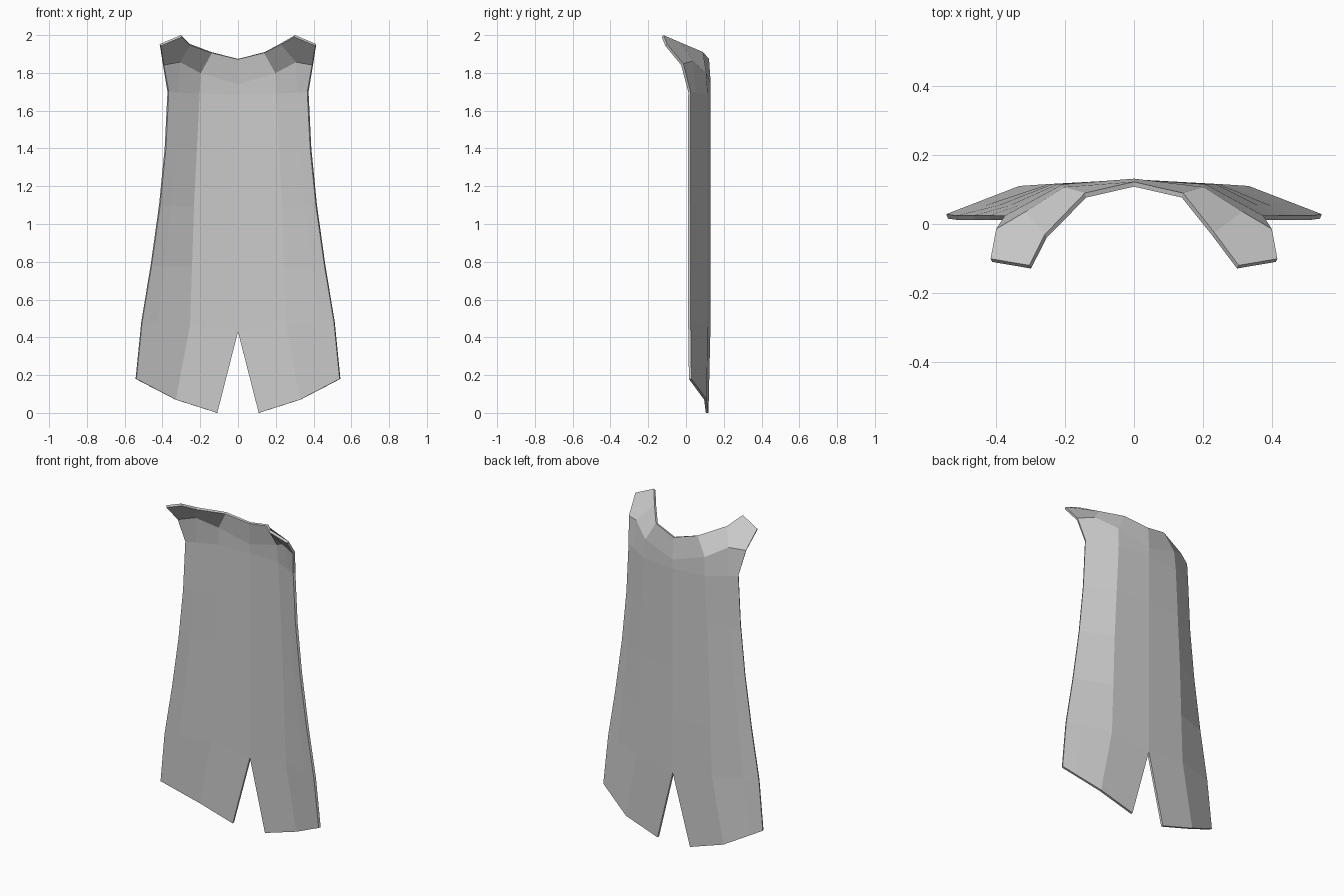
import bpy
import bmesh

cube = bpy.data.objects.get("Cube")
if cube:
    bpy.data.objects.remove(cube, do_unlink=True)

# Single cloth colour
cloth = bpy.data.materials.new("grey_cloth")
cloth.use_nodes = True
grey = (0.6, 0.6, 0.6, 1)
cloth.diffuse_color = grey
cloth.node_tree.nodes["Principled BSDF"].inputs["Base Color"].default_value = grey

# Hanging cloth rows: height, fold x, outer edge x
body = [(0.48, 0.255, 0.51), (0.78, 0.245, 0.46), (1.1, 0.235, 0.415),
        (1.4, 0.22, 0.385), (1.7, 0.205, 0.37)]


def between(a, b, t):
    return tuple(p + (q - p) * t for p, q in zip(a, b))


def half_rows(inner_collar):
    """Rows of points from the centre seam to the outer edge, bottom to top."""
    rows = []
    # Split, slanted hem
    fold, edge = (0.33, 0.103, 0.07), (0.54, 0.022, 0.18)
    rows.append([(0.11, 0.112, 0), fold, between(fold, edge, 0.68), edge])
    # Long folded panels, with the slit ending at the lowest row
    for z, fold_x, edge_x in body:
        seam_z = 0.43 if z < 0.5 else z - 0.015
        fold, edge = (fold_x, 0.108, z - 0.01), (edge_x, 0.018, z)
        rows.append([(0, 0.122, seam_z), fold, between(fold, edge, 0.68), edge])
    # Shoulder bend and the forward collar rim
    rows.append([(0, 0.124, 1.74), (0.2, 0.1, 1.8), (0.31, 0.03, 1.86), (0.395, -0.02, 1.845)])
    rows.append([(0, 0.115, 1.873), (0.14, 0.083, 1.908), inner_collar, (0.3, -0.124, 1.995)])
    return rows


bm = bmesh.new()
for side, inner in ((-1, (0.255, -0.035, 1.95)), (1, (0.23, -0.03, 1.955))):
    grid = [[bm.verts.new((side * x, y, z)) for x, y, z in row] for row in half_rows(inner)]
    faces = [(a[i], a[i + 1], b[i + 1], b[i])
             for a, b in zip(grid, grid[1:]) for i in range(3)]
    # Collar point: tip joined to the shoulder corner
    tip = bm.verts.new((side * 0.412, -0.105, 1.948))
    faces[-1] = (grid[-2][2], grid[-2][3], tip, grid[-1][3], grid[-1][2])
    for face in faces:
        bm.faces.new(face if side > 0 else face[::-1])

bmesh.ops.remove_doubles(bm, verts=bm.verts, dist=0.001)
bmesh.ops.recalc_face_normals(bm, faces=bm.faces)

mesh = bpy.data.meshes.new("cape")
bm.to_mesh(mesh)
bm.free()
mesh.materials.append(cloth)
cape = bpy.data.objects.new("cape", mesh)
bpy.context.collection.objects.link(cape)

# Thin cloth thickness
thickness = cape.modifiers.new("thickness", "SOLIDIFY")
thickness.thickness = 0.014
thickness.offset = 0
thickness.use_even_offset = True
